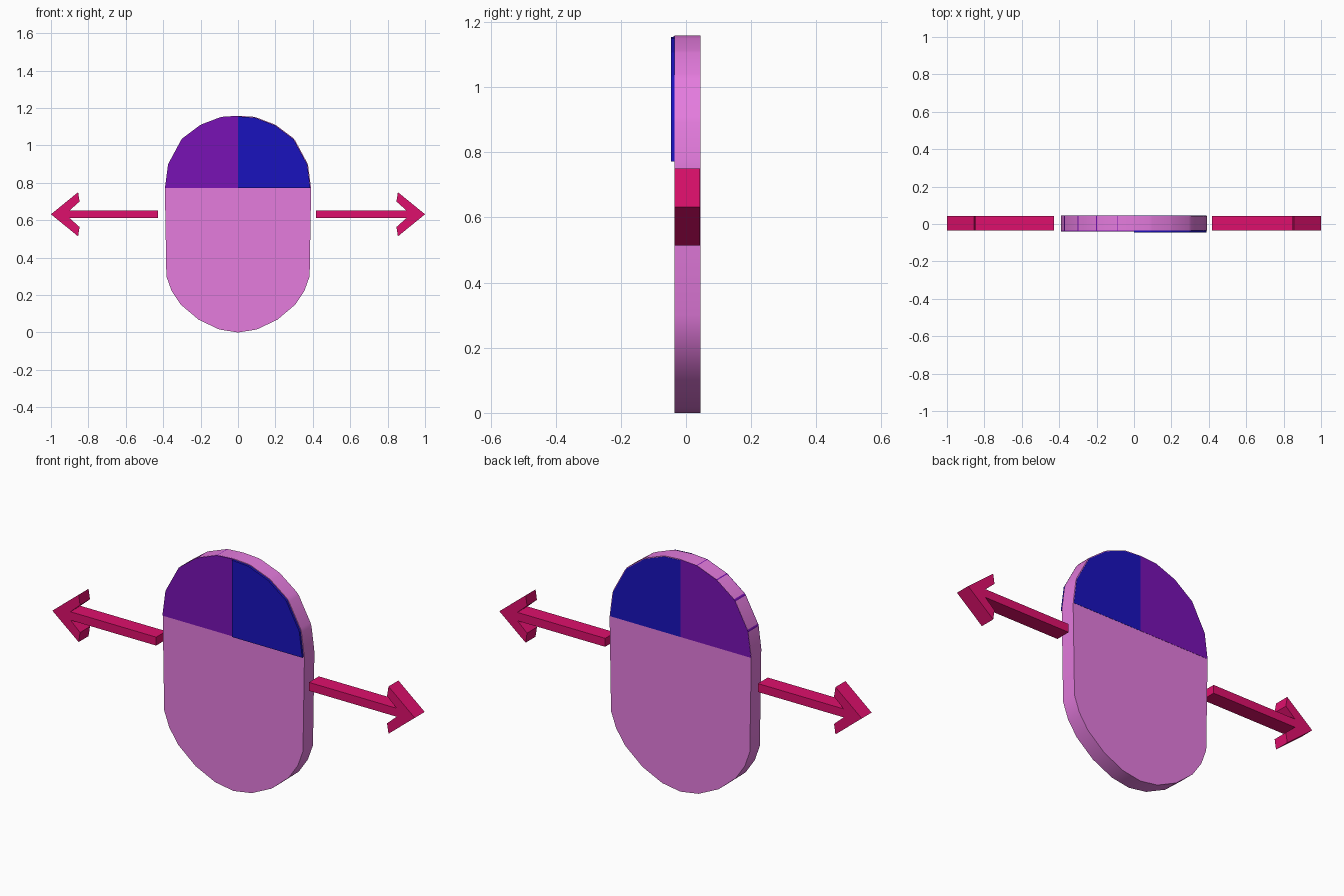
import bpy, bmesh
from mathutils import Vector

if "Cube" in bpy.data.objects:
    bpy.data.objects.remove(bpy.data.objects["Cube"])

BACK = 0.044


def material(name, rgb):
    m = bpy.data.materials.new(name)
    m.diffuse_color = (*rgb, 1)
    m.use_nodes = True
    m.node_tree.nodes["Principled BSDF"].inputs["Base Color"].default_value = m.diffuse_color
    return m


def plate(name, pts, y0, y1, mat):
    """Extrude an x/z outline from y0 to y1."""
    bm = bmesh.new()
    face = bm.faces.new([bm.verts.new((p[0], y0, p[1])) for p in pts])
    ext = bmesh.ops.extrude_face_region(bm, geom=[face])
    for v in ext["geom"]:
        if isinstance(v, bmesh.types.BMVert):
            v.co.y = y1
    bmesh.ops.recalc_face_normals(bm, faces=bm.faces)
    me = bpy.data.meshes.new(name)
    bm.to_mesh(me)
    bm.free()
    ob = bpy.data.objects.new(name, me)
    bpy.context.collection.objects.link(ob)
    me.materials.append(mat)
    return ob


def scaled(pts, s):
    """Scale an outline about the centre of the button seam."""
    return [(x * s, 0.772 + (z - 0.772) * s) for x, z in pts]


pink = material("pink", (0.78, 0.2, 0.73))
blue = material("blue", (0.01, 0.006, 0.51))
purple = material("purple", (0.19, 0.006, 0.46))
red = material("crimson", (0.73, 0.005, 0.15))

# Quarter arcs: button edge (side to top) and body base (bottom to side)
top_arc = [(0.39, 0.772), (0.373, 0.9), (0.30, 1.035), (0.2, 1.11), (0.09, 1.152), (0, 1.158)]
low_arc = [(0.1, 0.016), (0.21, 0.068), (0.305, 0.148), (0.355, 0.222), (0.383, 0.3)]

# Body rim has clipped corners, so the purple button edges show through
rim = [(0.39, 0.76)]
for a, b in zip(top_arc, top_arc[1:]):
    a, b = Vector(a), Vector(b)
    rim += [tuple(a.lerp(b, 0.07)), tuple(a.lerp(b, 0.93))]
rim = scaled(rim, 1.002)
half = low_arc + rim
outline = [(0, 0)] + half + [(-x, z) for x, z in reversed(half)]
body = plate("mouse_body", outline, -0.035, BACK, pink)

# Two buttons pass through the body and stand just proud of it
left = [(-x, z) for x, z in top_arc] + [(0, 0.772)]
right = scaled(top_arc, 0.992) + [(0, 0.772)]
plate("left_button", left, -0.039, BACK + 0.001, purple)
plate("right_button", right, -0.046, BACK + 0.001, blue)

# Sideways arrows
upper = [(0.9, 0.021), (0.847, 0.068), (0.855, 0.118)]
for name, side, start in (("right_arrow", 1, 0.416), ("left_arrow", -1, 0.427)):
    pts = [(start, 0.021)] + upper + [(1, 0)]
    pts += [(x, -z) for x, z in reversed(upper)] + [(start, -0.021)]
    plate(name, [(side * x, 0.632 + z) for x, z in pts], -0.035, BACK - 0.001, red)

# Smooth the rounded rim of the body only
bpy.ops.object.select_all(action='DESELECT')
bpy.context.view_layer.objects.active = body
body.select_set(True)
bpy.ops.object.shade_smooth_by_angle(angle=0.52)
